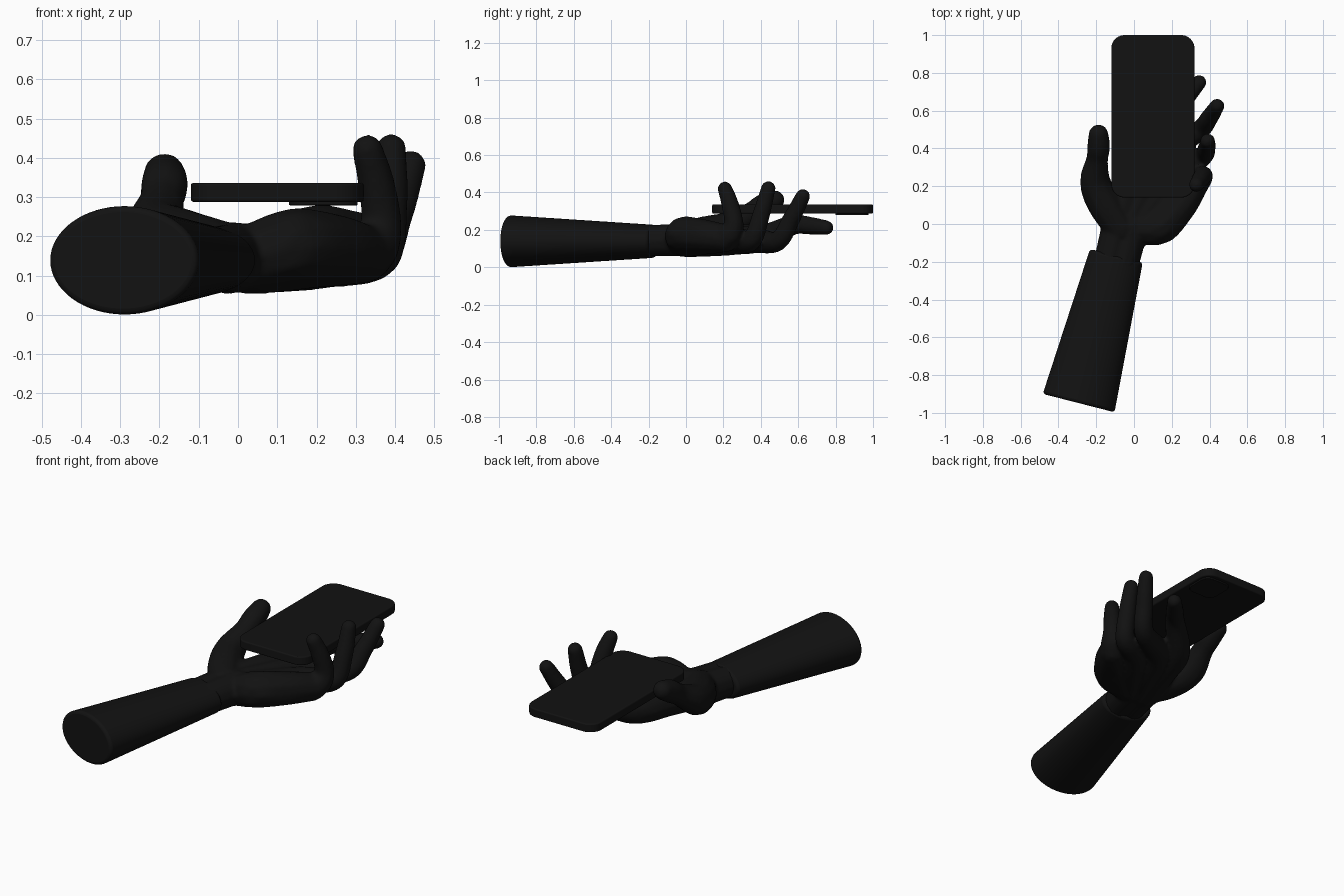
import bpy, bmesh, math
from mathutils import Vector, Matrix

if "Cube" in bpy.data.objects:
    bpy.data.objects.remove(bpy.data.objects["Cube"])

black = bpy.data.materials.new("matte_black")
black.diffuse_color = (0.006, 0.006, 0.006, 1)
black.use_nodes = True
black.node_tree.nodes["Principled BSDF"].inputs["Base Color"].default_value = black.diffuse_color


def make_object(name, bm):
    bmesh.ops.recalc_face_normals(bm, faces=bm.faces)
    mesh = bpy.data.meshes.new(name)
    bm.to_mesh(mesh)
    bm.free()
    mesh.materials.append(black)
    ob = bpy.data.objects.new(name, mesh)
    bpy.context.collection.objects.link(ob)
    return ob


def round_and_smooth(ob, width):
    """Soften sharp rims, then shade smooth."""
    bev = ob.modifiers.new("rim", 'BEVEL')
    bev.width, bev.segments, bev.limit_method = width, 3, 'ANGLE'
    bev.angle_limit = math.radians(50)
    bpy.ops.object.select_all(action='DESELECT')
    ob.select_set(True)
    bpy.context.view_layer.objects.active = ob
    bpy.ops.object.shade_smooth_by_angle(angle=math.radians(40))


def slab(name, low, high, corner, rim):
    """Flat plate with rounded corners."""
    low, high = Vector(low), Vector(high)
    bm = bmesh.new()
    bmesh.ops.create_cube(bm, size=1, matrix=Matrix.Translation((low + high) / 2)
                          @ Matrix.Diagonal((high - low).to_4d()))
    upright = [e for e in bm.edges if abs(e.verts[0].co.z - e.verts[1].co.z) > 1e-4]
    bmesh.ops.bevel(bm, geom=upright, offset=corner, segments=10, profile=0.5, affect='EDGES')
    round_and_smooth(make_object(name, bm), rim)


def limb(bm, points, radii):
    """Chain of closely spaced balls along a smooth path."""
    p = [Vector((*q, r)) for q, r in zip(points, radii)]
    p = [2 * p[0] - p[1]] + p + [2 * p[-1] - p[-2]]
    for i in range(1, len(p) - 2):
        a, b, c, d = p[i - 1:i + 3]
        n = max(3, int((c - b).length / 0.014))
        for k in range(n + 1):
            t = k / n
            v = 0.5 * (2 * b + (c - a) * t + (2 * a - 5 * b + 4 * c - d) * t * t
                       + (3 * b - a - 3 * c + d) * t ** 3)
            bmesh.ops.create_icosphere(bm, subdivisions=2, radius=v[3],
                                       matrix=Matrix.Translation(v.to_3d()))


def finger(bm, root_x, knuckle, joint, tip):
    """Palm bone from the wrist to the knuckle, then the bent finger."""
    root, knuckle, joint, tip = Vector((root_x, 0, 0.142)), Vector(knuckle), Vector(joint), Vector(tip)
    arch = (joint - knuckle).normalized() * 0.012
    points = [root, root.lerp(knuckle, 0.5), knuckle, joint, joint.lerp(tip, 0.5) + arch, tip]
    limb(bm, points, (0.09, 0.085, 0.073, 0.055, 0.049, 0.041))


# Phone with rear camera plate
slab("phone", (-0.12, 0.14, 0.288), (0.32, 1.0, 0.336), 0.07, 0.006)
slab("camera_plate", (0.13, 0.80, 0.279), (0.305, 0.975, 0.295), 0.045, 0.003)

# Hand: everything is fused into one skin
bm = bmesh.new()
for x in (-0.12, -0.045):                                   # wrist
    limb(bm, [(x - 0.03, -0.28, 0.14), (x + 0.04, 0, 0.147)], (0.083, 0.091))
limb(bm, [(-0.07, -0.02, 0.16), (-0.15, 0.10, 0.18), (-0.205, 0.22, 0.215),   # thumb
          (-0.195, 0.34, 0.285), (-0.187, 0.41, 0.33), (-0.188, 0.475, 0.36)],
     (0.09, 0.095, 0.083, 0.06, 0.063, 0.054))
limb(bm, [(0.05, -0.02, 0.15), (0.14, -0.01, 0.175), (0.24, 0.09, 0.17),      # heel of hand
          (0.32, 0.21, 0.155)], (0.09, 0.098, 0.09, 0.077))
finger(bm, -0.08, (0.04, 0.41, 0.16), (0.19, 0.57, 0.225), (0.345, 0.75, 0.212))   # index
finger(bm, -0.03, (0.14, 0.36, 0.145), (0.34, 0.49, 0.14), (0.44, 0.625, 0.38))    # middle
finger(bm, 0.02, (0.23, 0.28, 0.14), (0.36, 0.355, 0.15), (0.39, 0.44, 0.422))     # ring
finger(bm, 0.06, (0.325, 0.215, 0.16), (0.364, 0.255, 0.225), (0.33, 0.208, 0.42))  # little
hand = make_object("hand", bm)
fuse = hand.modifiers.new("fuse", 'REMESH')
fuse.mode, fuse.voxel_size, fuse.use_smooth_shade = 'VOXEL', 0.009, True
soften = hand.modifiers.new("soften", 'SMOOTH')
soften.factor, soften.iterations = 0.5, 10

# Sleeve: tapered elliptical tube with softened ends
bm = bmesh.new()
bmesh.ops.create_cone(bm, cap_ends=True, segments=64, radius1=1, radius2=1, depth=1)
along = Vector((0.248, 0.969, 0)).normalized()
side = Vector((along.y, -along.x, 0))
for v in bm.verts:
    t = v.co.z + 0.5
    v.co = (Vector((-0.293, -0.948, 0.139)) + along * 0.805 * t
            + side * v.co.x * (0.196 - 0.052 * t)
            + Vector((0, 0, v.co.y * (0.139 - 0.051 * t))))
round_and_smooth(make_object("sleeve", bm), 0.016)
